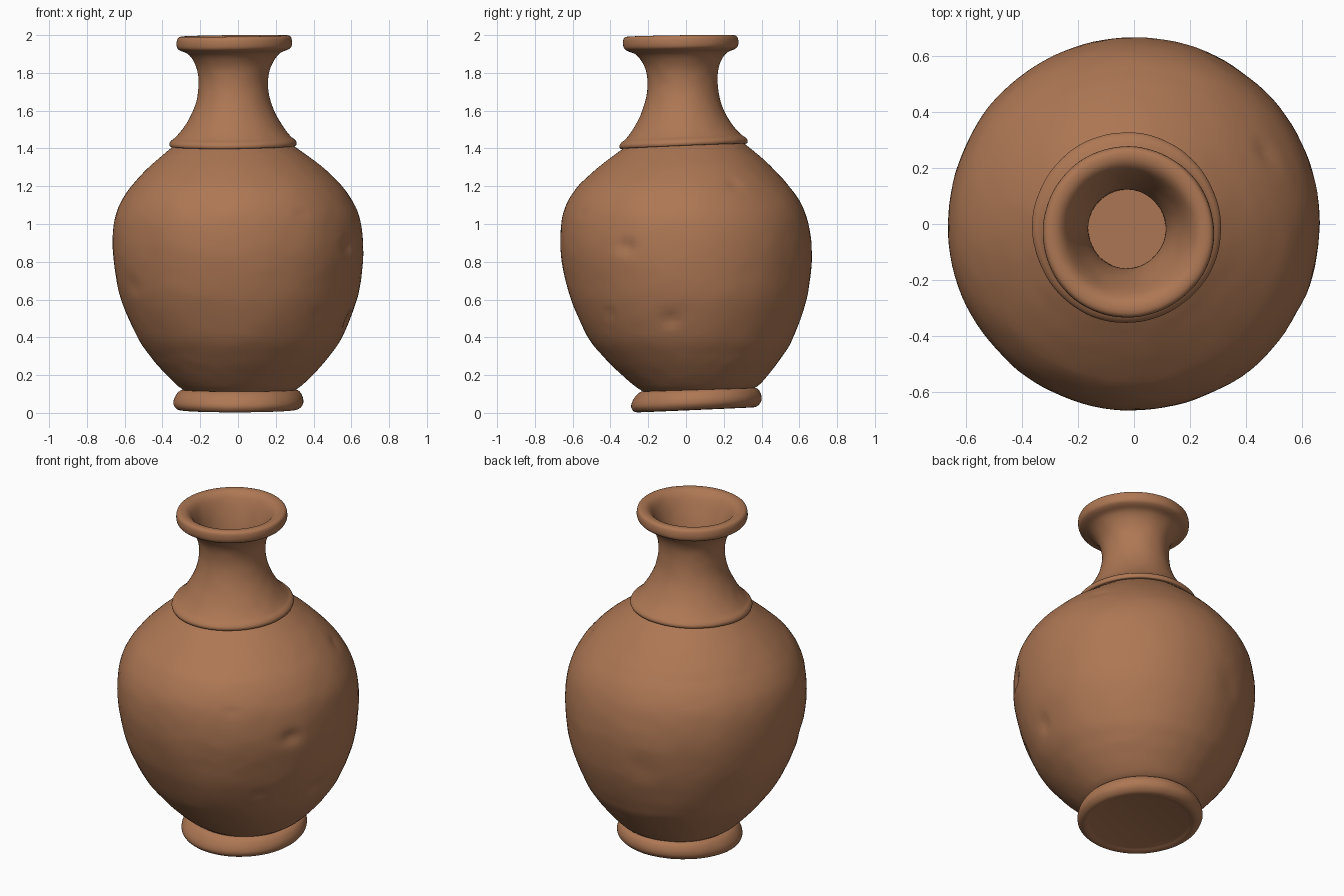
import bpy, bmesh, math
from mathutils import Vector, noise

clay = bpy.data.materials.new("terracotta clay")
clay.diffuse_color = (0.42, 0.185, 0.088, 1)

# hand-thrown wobble by height: z, centre x, centre y, tilt x, tilt y
AXIS = [(0.0, 0.0, 0.045, 0.003, 0.045), (0.13, 0.01, 0.065, 0.0, 0.03),
        (0.4, 0.01, 0.025, 0, 0), (0.87, 0, 0, 0, 0),
        (1.2, -0.005, -0.015, 0, 0), (1.41, -0.025, -0.013, 0.01, 0.042),
        (1.72, -0.025, -0.018, 0.01, 0.02), (2.0, -0.02, -0.03, 0.012, 0.015)]

# dents: centre, radius, depth
DENTS = [((0.57, -0.31, 0.88), 0.04, 0.025), ((0.57, -0.08, 0.50), 0.04, 0.02),
         ((0.33, -0.54, 1.05), 0.025, 0.008), ((0.42, -0.40, 0.53), 0.025, 0.012),
         ((-0.53, -0.30, 0.68), 0.05, 0.01), ((0.48, 0.26, 1.22), 0.04, 0.012),
         ((-0.15, 0.62, 0.7), 0.08, 0.008)]


def axis_at(z):
    z = min(max(z, 0), 2)
    for a, b in zip(AXIS, AXIS[1:]):
        if z <= b[0]:
            t = (z - a[0]) / (b[0] - a[0])
            return [a[i] + (b[i] - a[i]) * t for i in range(1, 5)]


def smooth_curve(pts, steps):
    # Catmull-Rom through the profile points
    P = [Vector(p) for p in pts]
    P = [P[0] * 2 - P[1]] + P + [P[-1] * 2 - P[-2]]
    out = []
    for a, b, c, d in zip(P, P[1:], P[2:], P[3:]):
        for k in range(steps):
            t = k / steps
            out.append(0.5 * (2 * b + (c - a) * t + (2 * a - 5 * b + 4 * c - d) * t * t
                              + (3 * b - a - 3 * c + d) * t ** 3))
    return out + [P[-2]]


def lathe(name, pts, steps=4, seg=112, cap_first=False, cap_last=False):
    bm = bmesh.new()
    rings = []
    for r, z in smooth_curve(pts, steps):
        cx, cy, sx, sy = axis_at(z)
        ring = []
        for i in range(seg):
            a = math.tau * i / seg
            x, y = r * math.cos(a), r * math.sin(a)
            p = Vector((cx + x, cy + y, z + sx * x + sy * y))
            out = Vector((math.cos(a), math.sin(a), 0))
            p += out * 0.005 * noise.noise(p * 4) + out * 0.0015 * noise.noise(p * 14)
            for c, w, depth in DENTS:
                d = (p - Vector(c)).length
                p -= out * depth * math.exp(-(d / w) ** 2)
            ring.append(bm.verts.new(p))
        rings.append(ring)
    for A, B in zip(rings, rings[1:]):
        for i in range(seg):
            j = (i + 1) % seg
            bm.faces.new((A[i], A[j], B[j], B[i]))
    if cap_first:
        bm.faces.new(rings[0][::-1])
    if cap_last:
        bm.faces.new(rings[-1])
    me = bpy.data.meshes.new(name)
    bm.to_mesh(me)
    bm.free()
    me.materials.append(clay)
    ob = bpy.data.objects.new(name, me)
    bpy.context.collection.objects.link(ob)
    bpy.ops.object.select_all(action='DESELECT')
    ob.select_set(True)
    bpy.context.view_layer.objects.active = ob
    bpy.ops.object.shade_smooth_by_angle(angle=math.radians(40))


# rounded foot ring with a closed underside
lathe("foot", [(0.27, 0.024), (0.30, 0.016), (0.325, 0.022), (0.343, 0.045),
               (0.342, 0.075), (0.327, 0.105), (0.308, 0.121), (0.296, 0.122)],
      cap_first=True)

# swelling belly
lathe("belly", [(0.296, 0.122), (0.335, 0.15), (0.40, 0.215), (0.47, 0.295), (0.543, 0.40),
                (0.617, 0.58), (0.653, 0.74), (0.665, 0.88), (0.650, 1.02),
                (0.612, 1.12), (0.55, 1.21), (0.46, 1.30), (0.375, 1.37), (0.32, 1.412)],
      steps=7)

# collar, flared neck, rolled rim and the inside of the mouth
lathe("collar_neck_and_rim",
      [(0.32, 1.412), (0.334, 1.413), (0.338, 1.428), (0.328, 1.444), (0.305, 1.462),
       (0.265, 1.51), (0.225, 1.58), (0.196, 1.66), (0.185, 1.74), (0.191, 1.81),
       (0.213, 1.865), (0.245, 1.903), (0.284, 1.92), (0.302, 1.935), (0.306, 1.962),
       (0.299, 1.988), (0.275, 1.996), (0.245, 1.987), (0.218, 1.955), (0.185, 1.88),
       (0.155, 1.79), (0.142, 1.72), (0.14, 1.66)],
      cap_last=True)
